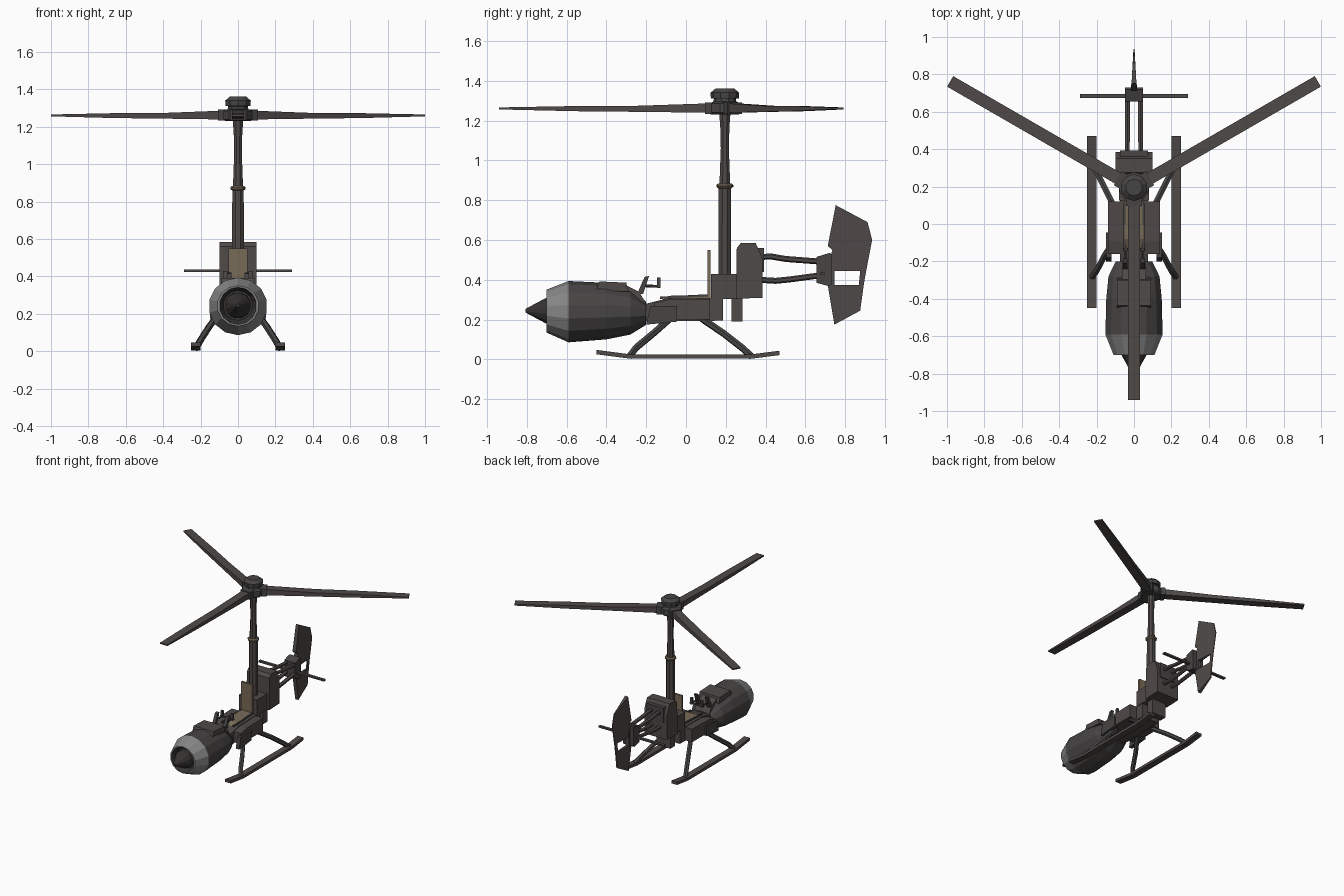
import bpy, bmesh, math
from mathutils import Vector, Matrix

if "Cube" in bpy.data.objects:
    bpy.data.objects.remove(bpy.data.objects["Cube"])


def mat(name, r, g, b):
    m = bpy.data.materials.new(name)
    m.diffuse_color = (r, g, b, 1)
    m.use_nodes = True
    m.node_tree.nodes["Principled BSDF"].inputs["Base Color"].default_value = m.diffuse_color
    return m


BODY = mat("dark_warm_grey", .078, .068, .064)
METAL = mat("dark_metal", .062, .058, .057)
BLACK = mat("near_black", .036, .033, .032)
TAN = mat("tan", .19, .145, .095)
LIGHT = mat("light_grey", .24, .24, .24)


def finish(name, bm, *mats):
    bmesh.ops.recalc_face_normals(bm, faces=bm.faces)
    me = bpy.data.meshes.new(name)
    bm.to_mesh(me)
    bm.free()
    for m in mats:
        me.materials.append(m)
    ob = bpy.data.objects.new(name, me)
    bpy.context.collection.objects.link(ob)
    return ob


def loft(name, rings, *mats, rule=None):
    """Skin a list of equal-length point rings, capped at both ends."""
    bm = bmesh.new()
    vs = [[bm.verts.new(p) for p in r] for r in rings]
    n = len(vs[0])
    for k in range(len(vs) - 1):
        for i in range(n):
            j = (i + 1) % n
            f = bm.faces.new((vs[k][i], vs[k][j], vs[k + 1][j], vs[k + 1][i]))
            f.material_index = rule(k) if rule else 0
    for k, r in ((0, vs[0]), (len(vs) - 2, vs[-1])):
        bm.faces.new(r).material_index = rule(k) if rule else 0
    return finish(name, bm, *mats)


def box(name, x, y, z, m):
    return prism(name, [(y[0], z[0]), (y[1], z[0]), (y[1], z[1]), (y[0], z[1])], x[0], x[1], m)


def prism(name, yz, x0, x1, m):
    """Side profile extruded across x."""
    return loft(name, [[(x, y, z) for y, z in yz] for x in (x0, x1)], m)


def lathe_y(name, prof, sides, *mats, rule=None):
    """Rings along y: (y, half width, half height, centre z)."""
    ang = [2 * math.pi * (i + .5) / sides for i in range(sides)]
    return loft(name, [[(hx * math.cos(a), y, cz + hz * math.sin(a)) for a in ang]
                       for y, hx, hz, cz in prof], *mats, rule=rule)


def lathe_z(name, prof, sides, cy, m):
    ang = [2 * math.pi * (i + .5) / sides for i in range(sides)]
    return loft(name, [[(r * math.cos(a), cy + r * math.sin(a), z) for a in ang]
                       for r, z in prof], m)


def tube(name, pts, r, m, sides=6):
    pts = [Vector(p) for p in pts]
    rings = []
    for i, p in enumerate(pts):
        d = (pts[min(i + 1, len(pts) - 1)] - pts[max(i - 1, 0)]).normalized()
        u = d.cross(Vector((0, 0, 1)) if abs(d.z) < .9 else Vector((1, 0, 0))).normalized()
        v = d.cross(u)
        rings.append([p + r * (u * math.cos(a) + v * math.sin(a)) for a in
                      [2 * math.pi * (j + .5) / sides for j in range(sides)]])
    return loft(name, rings, m)


RY = .195  # rotor axis

# Rotor: three tapering blades with root clamps
for i, deg in enumerate((30, 150, 270)):
    M = Matrix.Translation((0, RY, 0)) @ Matrix.Rotation(math.radians(deg), 4, 'Z')
    for name, secs, w, m in (
            ("rotor_blade", ((.06, 1.24, 1.288), (.12, 1.24, 1.285), (.45, 1.244, 1.274),
                             (.75, 1.247, 1.273), (1.135, 1.256, 1.266)), .0325, BODY),
            ("blade_clamp", ((.0, 1.233, 1.292), (.1, 1.233, 1.292)), .043, METAL)):
        loft(f"{name}_{i + 1}", [[M @ Vector(p) for p in
             ((r, -w, a), (r, w, a), (r, w, b), (r, -w, b))] for r, a, b in secs], m)
lathe_z("rotor_hub", [(.07, 1.23), (.082, 1.24), (.082, 1.285), (.058, 1.295), (.055, 1.31),
                      (.07, 1.312), (.072, 1.34), (.045, 1.362)], 10, RY, METAL)

# Mast
lathe_z("lower_mast", [(.035, .4), (.033, .86)], 8, RY, BODY)
lathe_z("mast_collar", [(.034, .86), (.043, .868), (.043, .876), (.034, .884)], 10, RY, TAN)
lathe_z("upper_mast", [(.03, .86), (.022, 1.06), (.025, 1.17), (.031, 1.24)], 8, RY, BODY)
box("mast_base", (-.08, .08), (.125, .255), (.305, .43), BODY)

# Rear gearbox with chamfered top, and bracket below
prism("rear_gearbox", [(.25, .305), (.385, .31), (.385, .5), (.375, .53), (.35, .585),
                       (.275, .585), (.255, .56)], -.1, .1, BODY)
box("gearbox_lid", (-.075, .075), (.27, .392), (.44, .56), METAL)
box("rear_bracket", (-.06, .06), (.228, .285), (.19, .31), BODY)

# Body and seat
prism("body_beam", [(-.22, .19), (.185, .195), (.185, .31), (-.1, .305), (-.2, .28)], -.075, .075, BODY)
for s, side in ((-1, "left"), (1, "right")):
    prism(f"{side}_side_box", [(-.16, .2), (.12, .2), (.12, .305), (-.09, .3), (-.16, .285)],
          s * .07, s * .138, BODY)
    prism(f"{side}_side_panel", [(-.2, .175), (-.045, .19), (-.045, .27), (-.18, .265)],
          s * .12, s * .15, METAL)
    tube(f"{side}_seat_rail", [(s * .05, -.13, .31), (s * .05, .11, .322)], .008, METAL, 4)
prism("seat_cushion", [(-.13, .295), (.12, .305), (.12, .325), (-.08, .32)], -.05, .05, TAN)
box("seat_back", (-.05, .05), (.108, .124), (.31, .55), TAN)

# Engine pod: dark intake, light nose ring, body
lathe_y("engine_pod", [(-.66, .08, .08, .245), (-.7, .1, .1, .243), (-.7, .112, .108, .243),
                       (-.59, .157, .154, .24), (-.4, .152, .142, .243), (-.28, .14, .115, .24),
                       (-.2, .1, .058, .232)], 14, BLACK, LIGHT, METAL,
        rule=lambda k: 0 if k < 1 else 1 if k < 3 else 2)
lathe_y("nose_spinner", [(-.65, .07, .07, .245), (-.7, .07, .068, .245), (-.755, .038, .038, .245),
                         (-.805, .01, .01, .245)], 12, BLACK)

# Dash and controls
prism("dash_box", [(-.45, .35), (-.435, .392), (-.3, .386), (-.29, .34)], -.09, .09, BODY)
prism("dash_step", [(-.3, .3), (-.3, .372), (-.235, .34), (-.2, .28)], -.065, .065, BODY)
for s, side in ((-1, "left"), (1, "right")):
    prism(f"{side}_control_post", [(-.245, .33), (-.215, .33), (-.185, .42), (-.208, .415)],
          s * .035, s * .06, METAL)
    tube(f"{side}_control_rod", [(s * .045, -.205, .37), (s * .045, -.135, .367)], .007, METAL)
    box(f"{side}_grip", (s * .035, s * .055), (-.145, -.127), (.36, .412), METAL)
tube("control_bar", [(-.06, -.135, .367), (.06, -.135, .367)], .007, METAL)

# Skids and curved struts
for s, side in ((-1, "left"), (1, "right")):
    path = [(-.45, .037), (-.28, .015), (.33, .015), (.47, .033)]
    prism(f"{side}_skid", [(y, z + .011) for y, z in path] + [(y, z - .011) for y, z in path[::-1]],
          s * .2, s * .25, BODY)
    tube(f"{side}_front_strut", [(s * .225, -.285, .015), (s * .2, -.25, .06), (s * .155, -.165, .13),
                                 (s * .1, -.08, .205)], .018, METAL)
    tube(f"{side}_rear_strut", [(s * .225, .33, .015), (s * .2, .28, .06), (s * .155, .19, .13),
                                (s * .1, .08, .205)], .018, METAL)
    # Tail booms
    tube(f"{side}_upper_boom", [(s * .036, .37, .515), (s * .036, .43, .517), (s * .034, .5, .505),
                                (s * .034, .67, .492)], .015, BODY)
    tube(f"{side}_lower_boom", [(s * .036, .37, .4), (s * .036, .45, .395), (s * .034, .52, .402),
                                (s * .034, .67, .422)], .015, BODY)

# Tail block and tailplane
prism("tail_block", [(.655, .385), (.72, .368), (.73, .375), (.73, .53), (.72, .535), (.655, .515)],
      -.048, .048, METAL)
box("tail_hinge", (-.015, .015), (.72, .745), (.37, .5), BODY)
box("tailplane", (-.29, .29), (.673, .695), (.424, .437), BODY)


# Fin panels thin out toward the back, with tan trailing edge
def fin(name, yz):
    def half(y):
        return max(.003, .016 - .068 * (y - .71))
    ob = loft(name, [[(s * half(y), y, z) for y, z in yz] for s in (-1, 1)], BODY, TAN)
    for p in ob.data.polygons:
        p.material_index = 1 if p.normal.y > .7 else 0


fin("upper_fin", [(.72, .445), (.88, .445), (.905, .445), (.935, .6), (.912, .69), (.752, .775),
                  (.712, .57), (.735, .55), (.722, .5)])
fin("lower_fin", [(.712, .375), (.745, .175), (.875, .245), (.893, .375)])
fin("fin_rear_strip", [(.868, .375), (.893, .375), (.905, .445), (.875, .445)])
